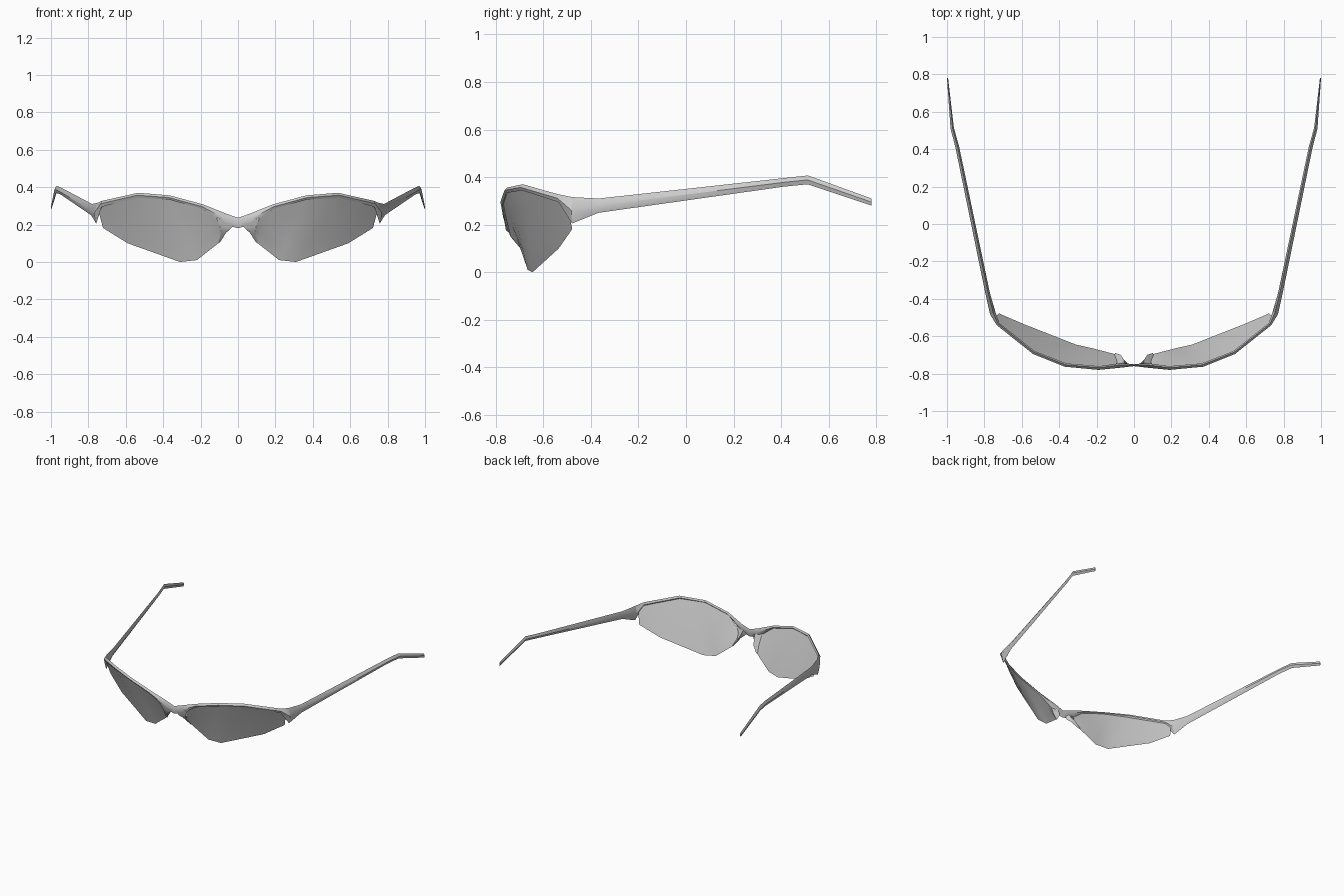
import bpy, bmesh
from math import radians
from mathutils import Vector

if "Cube" in bpy.data.objects:
    bpy.data.objects.remove(bpy.data.objects["Cube"])


def finish(name, bm, angle=40):
    """Turn a right-half bmesh into a mirrored, smooth-shaded object."""
    bmesh.ops.recalc_face_normals(bm, faces=bm.faces)
    me = bpy.data.meshes.new(name)
    bm.to_mesh(me)
    bm.free()
    ob = bpy.data.objects.new(name, me)
    bpy.context.collection.objects.link(ob)
    bpy.ops.object.select_all(action='DESELECT')
    ob.select_set(True)
    bpy.context.view_layer.objects.active = ob
    bpy.ops.object.shade_smooth_by_angle(angle=radians(angle))
    mod = ob.modifiers.new("mirror", 'MIRROR')
    mod.use_axis[0] = True
    mod.merge_threshold = 0.0005
    return ob


def loft(bm, rings, cap_start=False, cap_end=True):
    """Join equal-length closed rings with quads."""
    rows = [[bm.verts.new(p) for p in r] for r in rings]
    n = len(rows[0])
    for a, b in zip(rows, rows[1:]):
        for i in range(n):
            j = (i + 1) % n
            bm.faces.new((a[i], a[j], b[j], b[i]))
    if cap_start:
        bm.faces.new(rows[0])
    if cap_end:
        bm.faces.new(rows[-1])


def bar_rings(stations):
    """Station: outer x, outer y, top z, bottom z, inward x, inward y."""
    rings = []
    for x, y, top, bot, dx, dy in stations:
        mid = (top + bot) / 2
        rings.append([(x + dx * .6, y + dy * .6, top), (x, y, mid),
                      (x + dx * .4, y + dy * .4, bot), (x + dx, y + dy, mid)])
    return rings


# Lenses: upper and lower edges, inner to outer, ruled into a wrapped sheet
upper = [(.10, -.755, .22), (.19, -.768, .292), (.37, -.748, .34),
         (.54, -.685, .35), (.72, -.54, .312), (.742, -.495, .26)]
lower = [(.09, -.735, .15), (.105, -.695, .10), (.22, -.665, .01),
         (.31, -.645, 0), (.59, -.535, .10), (.722, -.478, .182)]
bm = bmesh.new()
steps = 4
grid = [[bm.verts.new(Vector(u).lerp(Vector(l), k / steps)) for k in range(steps + 1)]
        for u, l in zip(upper, lower)]
for a, b in zip(grid, grid[1:]):
    for k in range(steps):
        bm.faces.new((a[k], a[k + 1], b[k + 1], b[k]))
finish("lenses", bm, 60)

# Brow rim from the bridge to the hinge
bm = bmesh.new()
loft(bm, bar_rings([
    (0, -.76, .236, .18, 0, .01),
    (.07, -.768, .26, .20, -.003, .025),
    (.19, -.78, .308, .283, -.004, .02),
    (.37, -.763, .356, .333, -.008, .018),
    (.54, -.695, .37, .344, -.01, .015),
    (.735, -.54, .327, .295, -.015, .01),
    (.77, -.482, .316, .205, -.03, .008)]), cap_end=False)
finish("brow_rim", bm)

# Temple arms with a bent ear tip
bm = bmesh.new()
loft(bm, bar_rings([
    (.77, -.482, .316, .205, -.03, .008),
    (.795, -.37, .31, .25, -.024, .004),
    (.955, .41, .396, .36, -.02, .004),
    (.981, .51, .407, .37, -.018, .004),
    (1.0, .78, .31, .28, -.006, 0)]))
finish("temple_arms", bm)

# Nose side of the rim, tapering down along the inner lens edge
bm = bmesh.new()
loft(bm, [
    [(.12, -.768, .24), (.02, -.758, .20), (.05, -.745, .215)],
    [(.095, -.752, .19), (.04, -.757, .178), (.055, -.725, .185)],
    [(.09, -.738, .15), (.06, -.74, .162), (.07, -.70, .15)],
    [(.106, -.70, .105), (.096, -.70, .105), (.10, -.69, .105)]], cap_start=True)
finish("nose_rim", bm)
